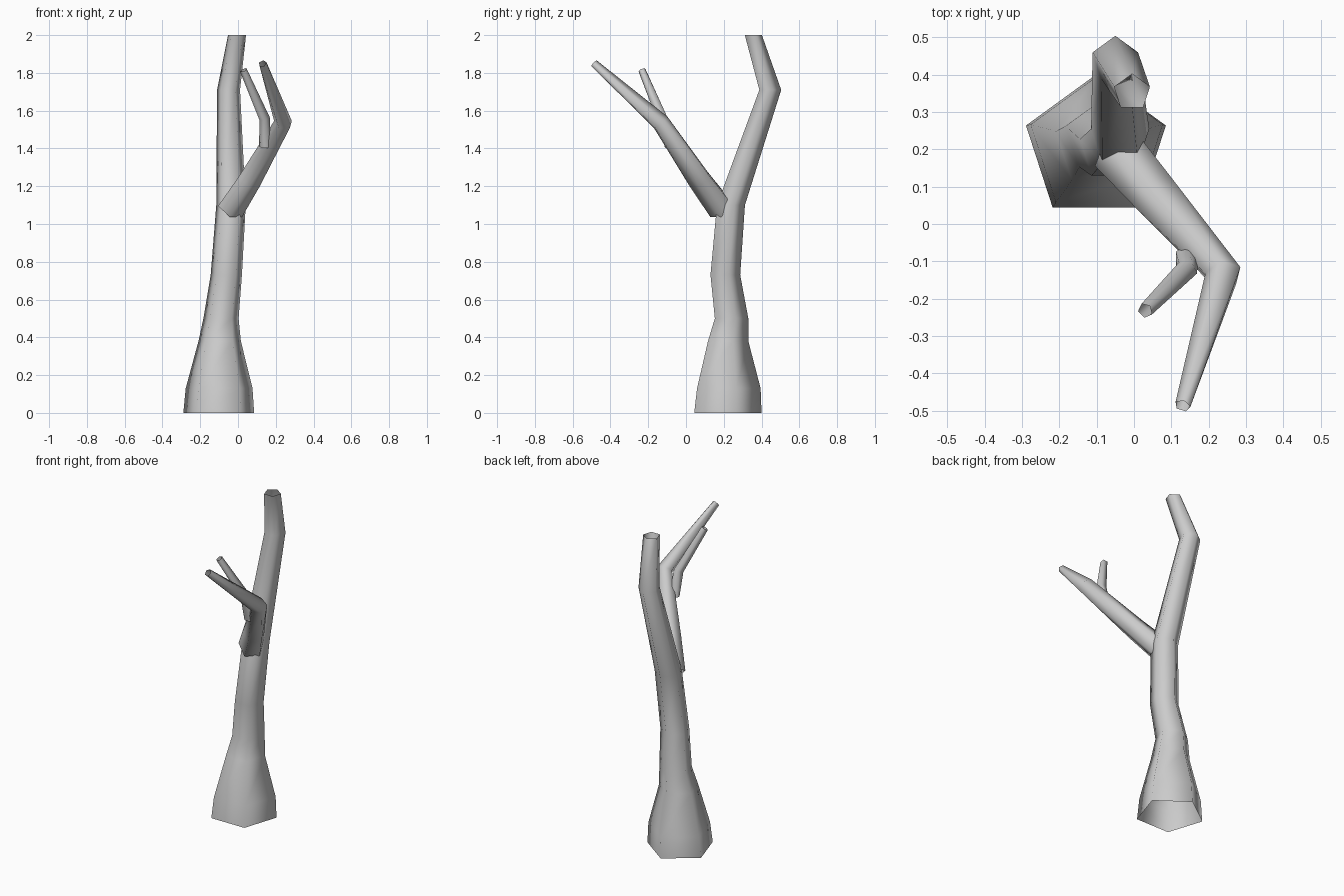
import bpy, math
from mathutils import Vector, Matrix

if "Cube" in bpy.data.objects:
    bpy.data.objects.remove(bpy.data.objects["Cube"])

SIDES = 5


def tube(name, path, level=False):
    """Open five-sided tube through (x, y, z, radius) stations."""
    pts = [Vector(p[:3]) for p in path]
    verts, faces = [], []
    for i, (c, p) in enumerate(zip(pts, path)):
        rot = Matrix.Identity(3)
        if not level:
            t = Vector()
            if i > 0:
                t += (c - pts[i - 1]).normalized()
            if i < len(pts) - 1:
                t += (pts[i + 1] - c).normalized()
            rot = t.to_track_quat('Z', 'Y').to_matrix()
        for k in range(SIDES):
            a = math.pi / 2 + 2 * math.pi * k / SIDES
            verts.append(c + rot @ Vector((math.cos(a), math.sin(a), 0)) * p[3])
    for i in range(len(pts) - 1):
        for k in range(SIDES):
            a, b = i * SIDES + k, i * SIDES + (k + 1) % SIDES
            faces.append((a, b, b + SIDES, a + SIDES))
    mesh = bpy.data.meshes.new(name)
    mesh.from_pydata(verts, [], faces)
    mesh.shade_smooth()
    obj = bpy.data.objects.new(name, mesh)
    bpy.context.collection.objects.link(obj)
    return obj


# Trunk with flared foot, level rings
tube("trunk", [
    (-0.102, 0.203, 0.00, 0.197),
    (-0.100, 0.209, 0.13, 0.186),
    (-0.097, 0.212, 0.38, 0.118),
    (-0.090, 0.232, 0.50, 0.098),
    (-0.062, 0.200, 0.73, 0.087),
    (-0.037, 0.230, 1.10, 0.082),
    (-0.050, 0.440, 1.71, 0.064),
    (-0.005, 0.352, 2.00, 0.050),
], level=True)

# Main side branch
tube("branch", [
    (-0.04, 0.19, 1.08, 0.075),
    (0.06, 0.075, 1.235, 0.066),
    (0.24, -0.135, 1.535, 0.050),
    (0.13, -0.487, 1.85, 0.022),
])

# Small twig growing from the branch
tube("twig", [
    (0.142, -0.085, 1.41, 0.032),
    (0.140, -0.125, 1.56, 0.030),
    (0.030, -0.232, 1.815, 0.021),
])
